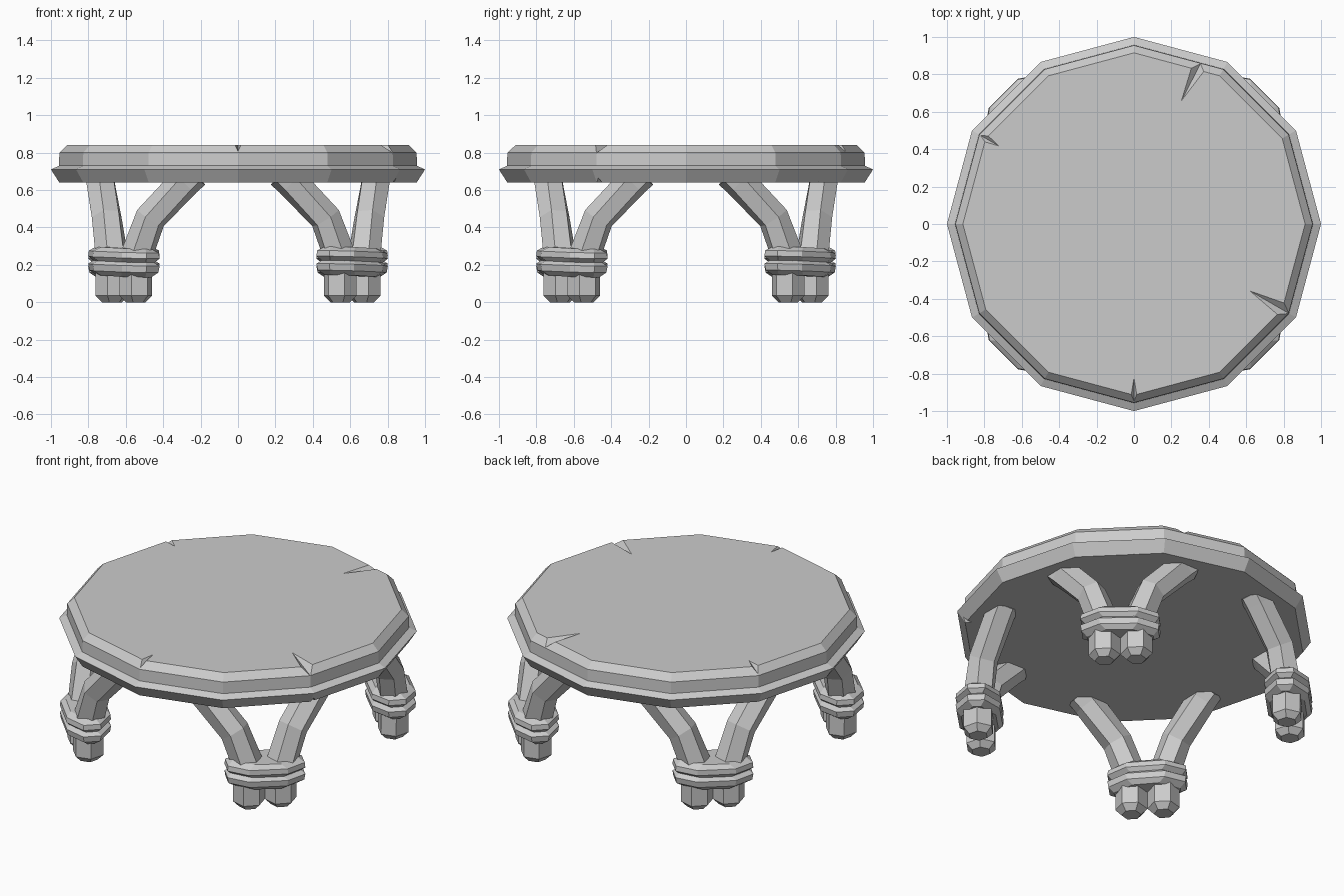
import bpy, bmesh, math
from mathutils import Vector, Matrix

cube = bpy.data.objects.get("Cube")
if cube:
    bpy.data.objects.remove(cube)

stone = bpy.data.materials.new("stone_grey")
stone.use_nodes = True
GREY = (0.6, 0.6, 0.6, 1)
stone.diffuse_color = GREY
stone.node_tree.nodes["Principled BSDF"].inputs["Base Color"].default_value = GREY


def finish(bm, name):
    bmesh.ops.recalc_face_normals(bm, faces=bm.faces)
    mesh = bpy.data.meshes.new(name)
    bm.to_mesh(mesh)
    bm.free()
    mesh.materials.append(stone)
    obj = bpy.data.objects.new(name, mesh)
    bpy.context.collection.objects.link(obj)
    return obj


def loft(bm, rings):
    """Skin a list of equal point loops and cap both ends."""
    loops = [[bm.verts.new(p) for p in ring] for ring in rings]
    n = len(loops[0])
    for a, b in zip(loops, loops[1:]):
        for i in range(n):
            j = (i + 1) % n
            bm.faces.new((a[i], a[j], b[j], b[i]))
    bm.faces.new(loops[0][::-1])
    bm.faces.new(loops[-1])


def polar(radius, degrees, z):
    a = math.radians(degrees)
    return Vector((radius * math.cos(a), radius * math.sin(a), z))


# Table top: twelve-sided slab with a lower lip and bevelled rim
bm = bmesh.new()
profile = [(0.955, 0.64), (1.0, 0.71), (0.957, 0.73), (0.955, 0.80), (0.915, 0.84)]
loft(bm, [[polar(r, 30 * i, z) for i in range(12)] for r, z in profile])
top = finish(bm, "table_top")

# Chips knocked out of the rim: inner radius, its angle, outer angle, half width, top side
chips = [(0.82, -90, -90, 3, True), (0.71, -30, -30, 5, True),
         (0.70, 69, 67, 5, True), (0.83, 150, 150, 4, True),
         (0.89, -141, -141, 14, True), (0.89, 12, 12, 13, True),
         (0.93, -138, -138, 15, False), (0.92, -29, -29, 5, False),
         (0.92, 50, 50, 8, False)]
bm = bmesh.new()
for inner, a_in, a_out, half, upper in chips:
    flat, lifted, deep = (0.841, 0.87, 0.785) if upper else (0.639, 0.60, 0.70)
    points = [polar(inner, a_in, flat), polar(1.03, a_out - half, lifted),
              polar(1.03, a_out + half, lifted), polar(1.03, a_out, deep)]
    verts = [bm.verts.new(p) for p in points]
    for skip in range(4):
        bm.faces.new([v for i, v in enumerate(verts) if i != skip])
cutter = finish(bm, "chip_cutter")
cutter.hide_render = True
cut = top.modifiers.new("chips", 'BOOLEAN')
cut.operation = 'DIFFERENCE'
cut.solver = 'EXACT'
cut.object = cutter
bpy.context.view_layer.objects.active = top
bpy.ops.object.modifier_apply(modifier=cut.name)
bpy.data.objects.remove(cutter)


def pole_rings(side):
    """Hexagonal pole: straight foot, then bending outwards to the table."""
    path = [(0.09, 0.863, 0.0, 0.055), (0.09, 0.863, 0.035, 0.09),
            (0.09, 0.863, 0.24, 0.09), (0.165, 0.827, 0.45, 0.085),
            (0.32, 0.72, 0.645, 0.085), (0.36, 0.69, 0.69, 0.085)]
    pts = [Vector((side * t, r, z)) for t, r, z, _ in path]
    rings = []
    for i, p in enumerate(pts):
        before, after = pts[max(i - 1, 0)], pts[min(i + 1, len(pts) - 1)]
        d = Vector((0, 0, 1)) if i < 2 else (after - before).normalized()
        u = Vector((1, 0, 0))
        u = (u - d * u.dot(d)).normalized()
        v = d.cross(u)
        size = path[i][3]
        rings.append([p + size * (u * math.cos(k * math.pi / 3) + v * math.sin(k * math.pi / 3))
                      for k in range(6)])
    return rings


def binding_rings():
    """Two bulging bands wrapped round both poles."""
    outline = [(0.22, 0.05), (0.11, 0.125), (-0.11, 0.125), (-0.22, 0.05),
               (-0.22, -0.05), (-0.11, -0.125), (0.11, -0.125), (0.22, -0.05)]
    bands = [(0.14, 0.035), (0.165, 0.005), (0.20, 0.0), (0.218, 0.022),
             (0.24, 0.0), (0.27, 0.003), (0.292, 0.035)]
    rings = []
    for z, shrink in bands:
        rings.append([Vector((t - math.copysign(shrink, t), 0.863 + r - math.copysign(shrink * 0.8, r),
                              z + 0.03 * t)) for t, r in outline])
    return rings


# Four legs on the diagonals
for index, name in enumerate(["back_left", "back_right", "front_right", "front_left"]):
    turn = Matrix.Rotation(math.radians(90 * index - 45), 4, 'Z')
    for part, rings in [("leg_poles", [pole_rings(1), pole_rings(-1)]),
                        ("leg_binding", [binding_rings()])]:
        bm = bmesh.new()
        for r in rings:
            loft(bm, r)
        bm.transform(turn)
        finish(bm, name + "_" + part)
